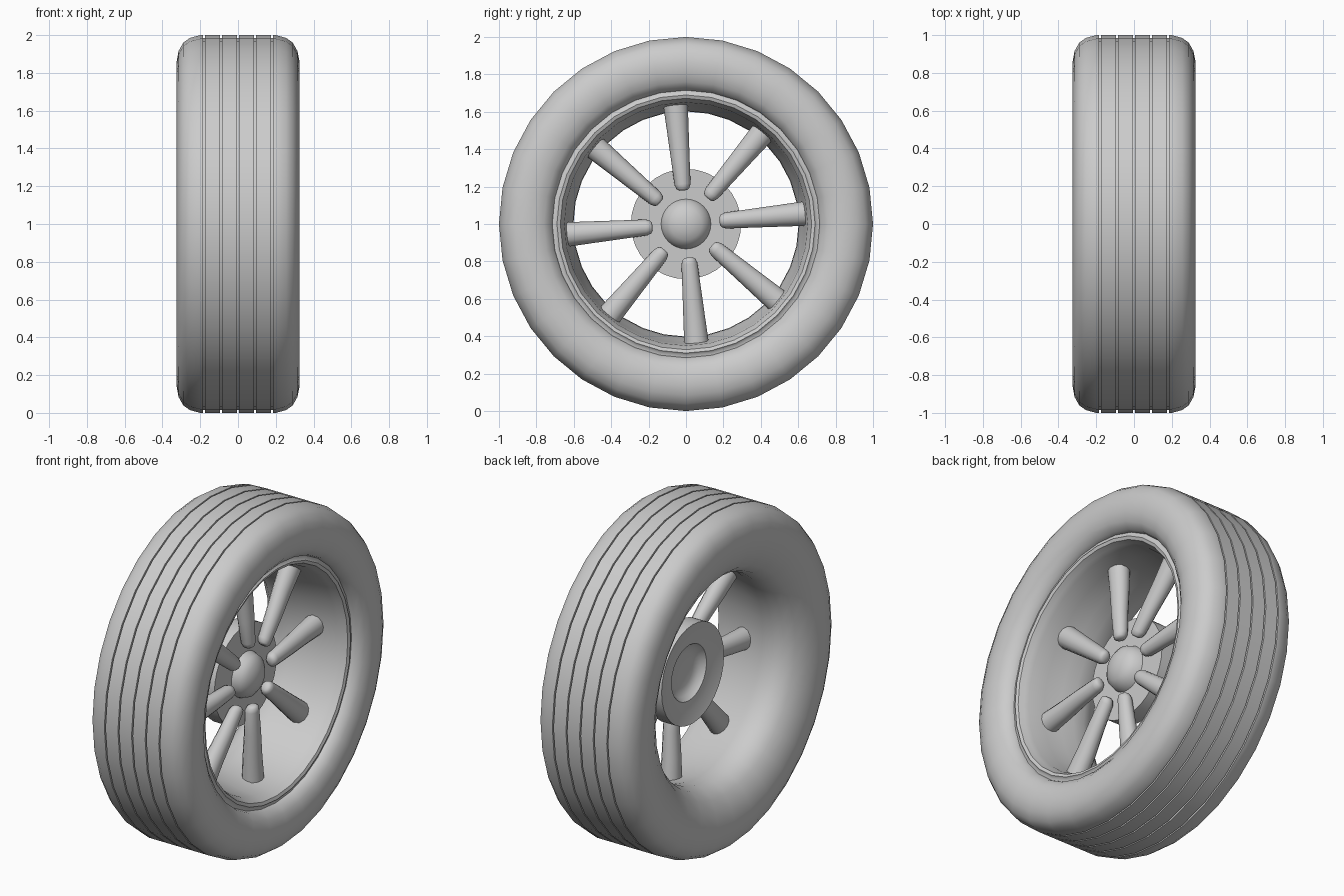
import bpy, bmesh, math
from mathutils import Vector

if "Cube" in bpy.data.objects:
    bpy.data.objects.remove(bpy.data.objects["Cube"])

AXLE = Vector((0, 0, 1))


def finish(bm, name, angle=40):
    bmesh.ops.remove_doubles(bm, verts=bm.verts, dist=1e-5)
    bmesh.ops.recalc_face_normals(bm, faces=bm.faces)
    mesh = bpy.data.meshes.new(name)
    bm.to_mesh(mesh)
    bm.free()
    ob = bpy.data.objects.new(name, mesh)
    bpy.context.collection.objects.link(ob)
    bpy.ops.object.select_all(action='DESELECT')
    ob.select_set(True)
    bpy.context.view_layer.objects.active = ob
    bpy.ops.object.shade_smooth_by_angle(angle=math.radians(angle))
    return ob


def lathe(name, profile, segs=32, closed=True, angle=40):
    """Spin an (x, radius) profile around the axle."""
    bm = bmesh.new()
    rings = []
    for i in range(segs):
        a = 2 * math.pi * i / segs
        rings.append([bm.verts.new(AXLE + Vector((x, r * math.sin(a), r * math.cos(a))))
                      for x, r in profile])
    n = len(profile)
    for i in range(segs):
        a, b = rings[i], rings[(i + 1) % segs]
        for j in range(n if closed else n - 1):
            k = (j + 1) % n
            bm.faces.new((a[j], a[k], b[k], b[j]))
    return finish(bm, name, angle)


# Tire: tread with thin grooves, then the rounded sidewalls
tread = [(-0.2, 1.0)]
for gx in (-0.18, -0.09, 0.0, 0.09, 0.18):
    tread += [(gx - 0.004, 1.0), (gx - 0.004, 0.985), (gx + 0.004, 0.985), (gx + 0.004, 1.0)]
tread.append((0.2, 1.0))
front_wall = [(0.255, 0.985), (0.29, 0.96), (0.315, 0.915), (0.325, 0.865), (0.322, 0.81),
              (0.305, 0.76), (0.275, 0.722)]
# Rim lip and barrel, flaring smoothly into the back sidewall
lip = [(0.25, 0.715), (0.252, 0.70), (0.262, 0.69), (0.255, 0.672), (0.225, 0.66), (0.2, 0.65)]
barrel = [(0.1, 0.64), (0.0, 0.62), (-0.08, 0.605), (-0.15, 0.602), (-0.21, 0.62), (-0.26, 0.66)]
back_wall = [(-0.3, 0.73), (-0.322, 0.80), (-0.325, 0.86), (-0.315, 0.915), (-0.29, 0.96),
             (-0.255, 0.985)]
lathe("tire_and_rim", tread + front_wall + lip + barrel + back_wall)

# Hub: domed cap, flat flange, dished back
lathe("hub", [(0.14, 0), (0.135, 0.045), (0.12, 0.085), (0.095, 0.118), (0.05, 0.133),
              (0.05, 0.295), (-0.045, 0.295), (-0.025, 0.23), (-0.02, 0.165),
              (0.01, 0.145), (0.025, 0.10), (0.03, 0)], closed=False)


# Spokes: tapered, with rounded inner ends
def spoke(name, ang, sides=12):
    out = Vector((0, math.cos(ang), math.sin(ang)))
    side = Vector((0, -math.sin(ang), math.cos(ang)))
    sections = [(0.18, 0.02, 0.085), (0.19, 0.035, 0.085), (0.215, 0.043, 0.08),
                (0.35, 0.05, 0.075), (0.5, 0.058, 0.065), (0.645, 0.066, 0.06)]
    bm = bmesh.new()
    rings = []
    for r, w, x in sections:
        c = AXLE + out * r + Vector((x, 0, 0))
        ring = []
        for k in range(sides):
            t = 2 * math.pi * k / sides
            ring.append(bm.verts.new(c + side * (w * math.cos(t)) + Vector((0.9 * w * math.sin(t), 0, 0))))
        rings.append(ring)
    for a, b in zip(rings, rings[1:]):
        for k in range(sides):
            m = (k + 1) % sides
            bm.faces.new((a[k], a[m], b[m], b[k]))
    bm.faces.new(rings[0])
    bm.faces.new(rings[-1])
    finish(bm, name, 50)


for i in range(8):
    spoke(f"spoke_{i + 1}", math.radians(5 + 45 * i))
